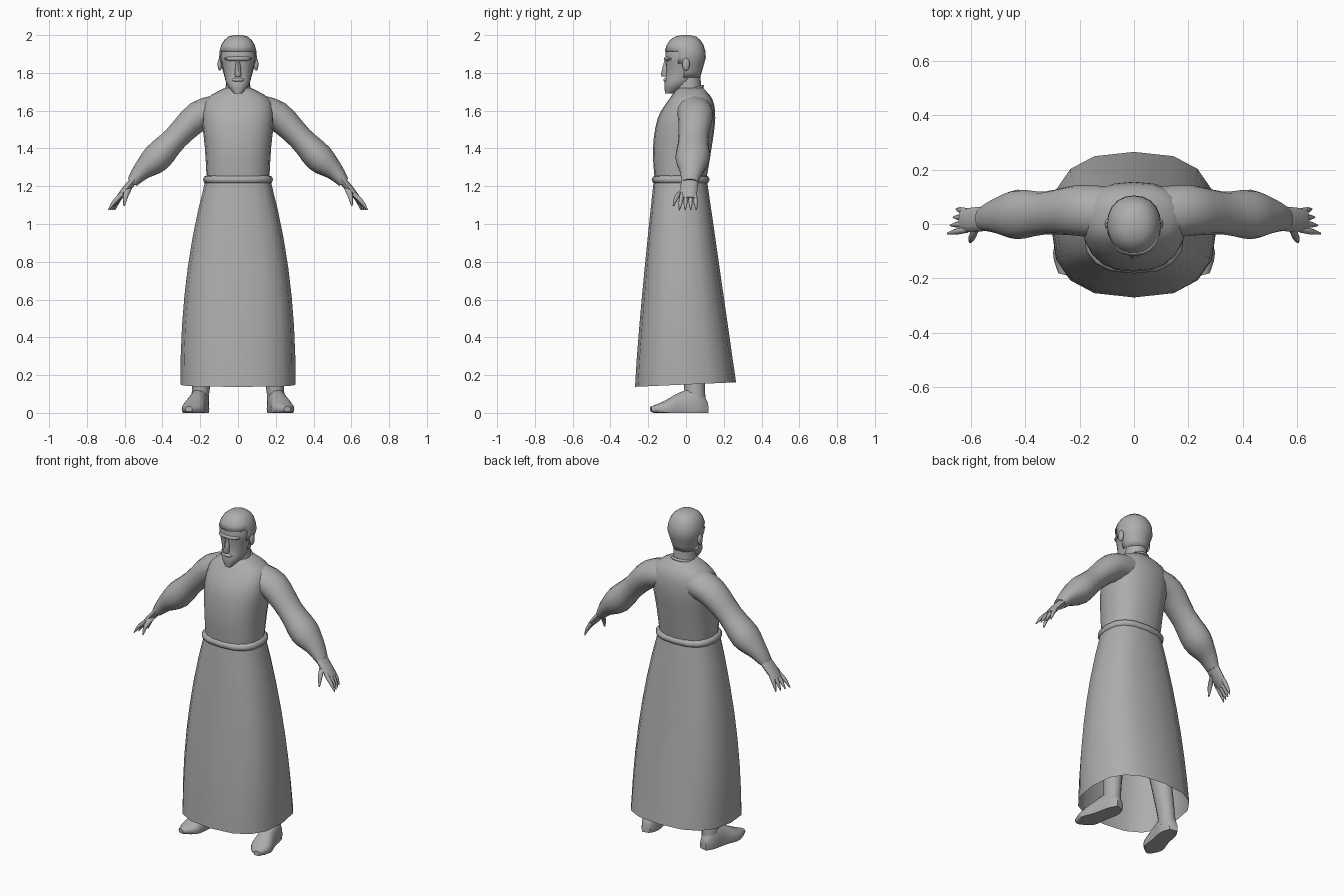
import bpy, bmesh, math
from mathutils import Vector

cube = bpy.data.objects.get("Cube")
if cube:
    bpy.data.objects.remove(cube, do_unlink=True)

GREY = (.42, .42, .42, 1)
clay = bpy.data.materials.new("plain_grey")
clay.use_nodes = True
clay.diffuse_color = GREY
clay.node_tree.nodes["Principled BSDF"].inputs["Base Color"].default_value = GREY


def smooth(keys, steps=3):
    """Pass a flowing curve through a few key tuples."""
    keys = [Vector(key) for key in keys]
    last = len(keys) - 1
    flow = []
    for i in range(last):
        before, start, end, after = (keys[min(max(i + offset, 0), last)]
                                     for offset in (-1, 0, 1, 2))
        leave, arrive = (end - before) / 2, (after - start) / 2
        for step in range(steps):
            t = step / steps
            ease = t * t * (3 - 2 * t)
            flow.append(start.lerp(end, ease) + leave * t * (1 - t) ** 2
                        - arrive * t * t * (1 - t))
    return flow + [keys[last]]


def loft(name, rings, sides=16, power=2, caps=True, loop=False, edit=None):
    """Skin a list of (centre, u, v) superellipse rings."""
    bm = bmesh.new()
    rows = []
    for centre, u, v in rings:
        row = []
        for i in range(sides):
            angle = math.tau * i / sides
            c, s = (math.copysign(abs(value) ** (2 / power), value)
                    for value in (math.cos(angle), math.sin(angle)))
            row.append(bm.verts.new(Vector(centre) + Vector(u) * c + Vector(v) * s))
        rows.append(row)
    pairs = list(zip(rows, rows[1:]))
    if loop:
        pairs.append((rows[-1], rows[0]))
    for lower, upper in pairs:
        for i in range(sides):
            j = (i + 1) % sides
            bm.faces.new((lower[i], lower[j], upper[j], upper[i]))
    if caps and not loop:
        bm.faces.new(rows[0])
        bm.faces.new(rows[-1])
    if edit:
        edit(bm)
    bmesh.ops.recalc_face_normals(bm, faces=bm.faces)
    mesh = bpy.data.meshes.new(name)
    bm.to_mesh(mesh)
    bm.free()
    mesh.materials.append(clay)
    mesh.shade_smooth()
    mesh.set_sharp_from_angle(angle=math.radians(50))
    obj = bpy.data.objects.new(name, mesh)
    bpy.context.collection.objects.link(obj)
    return obj


def level(z, half, front, back, tilt=0):
    """Horizontal ring from its half width and front and back depth."""
    return (0, (front + back) / 2, z), (half, 0, 0), (0, (back - front) / 2, tilt)


def levels(keys, steps=3):
    return [level(*key) for key in smooth(keys, steps)]


def band(name, z, half, front, back, radius, tilt=0, power=2.6):
    """Rounded cord around the body."""
    rings = []
    for k in range(8):
        angle = math.tau * k / 8
        out = radius * math.cos(angle)
        rings.append(level(z + radius * math.sin(angle),
                           half + out, front - out, back + out, tilt))
    loft(name, rings, power=power, loop=True)


def blob(name, x, y, z, width, depth, height):
    """Small ellipsoid for the face."""
    rings = []
    for k in range(-4, 5):
        angle = math.radians(k * 20)
        r = math.cos(angle)
        rings.append(((x, y, z + height * math.sin(angle)), (width * r, 0, 0), (0, depth * r, 0)))
    loft(name, rings)


def limb(name, side, points, sides=12, flat=0):
    """Tube along points (x, y, z, thickness), deeper in y by flat."""
    rings = []
    for i, (x, y, z, thick) in enumerate(points):
        before, after = points[max(i - 1, 0)], points[min(i + 1, len(points) - 1)]
        run = Vector((after[0] - before[0], after[2] - before[2])).normalized()
        rings.append(((side * x, y, z), (-side * run.y * thick, 0, run.x * thick),
                      (0, thick + flat, 0)))
    loft(name, rings, sides)


# Robe: open skirt flaring down from the waist, torso and belt
skirt = []
for k in range(8):
    rise = k / 7
    skirt.append(level(.15 + 1.09 * rise,
                       .17 + .135 * (1 - rise ** 2.2),
                       -.17 - .1 * (1 - rise ** 1.2),
                       .11 + .155 * (1 - rise),
                       .012 * (1 - rise)))
loft("skirt", skirt, power=2.6, caps=False)
loft("torso", levels(((1.22, .165, -.165, .105), (1.4, .175, -.175, .135),
                      (1.56, .19, -.15, .155), (1.66, .17, -.09, .14),
                      (1.72, .07, -.045, .09))), sides=20, power=2.4)
band("belt", 1.235, .164, -.16, .103, .022)

# Neck and collar
loft("neck", levels(((1.66, .07, -.06, .085), (1.8, .06, -.05, .075))))
band("collar", 1.706, .066, -.058, .088, .008, tilt=.022, power=2)


def dome(extra):
    """Rounded crown of the head, grown by extra."""
    crown = []
    for k in range(1, 6):
        angle = math.radians(k * 17)
        r = math.cos(angle) ** .7
        crown.append(level(1.88 + (.115 + extra) * math.sin(angle), (.095 + extra) * r,
                           -(.11 + extra) * r, (.1 + extra) * r))
    return crown


def open_face(bm):
    """Leave the hair off the face, below the hairline."""
    gone = []
    for face in bm.faces:
        c = face.calc_center_median()
        if (c.z < 1.92 and c.y < -.05) or (c.z < 1.83 and c.y < 0):
            gone.append(face)
    bmesh.ops.delete(bm, geom=gone, context="FACES")


# Head with pointed beard, and a thin cap of hair
loft("head", levels(((1.69, .02, -.11, -.07), (1.74, .06, -.115, .02),
                     (1.8, .075, -.105, .08), (1.88, .095, -.11, .1))) + dome(0),
     sides=20, power=2.2)
hair = loft("hair", levels(((1.775, .07, -.1, .075), (1.88, .1, -.115, .105))) + dome(.006),
            sides=20, power=2.2, edit=open_face)
shell = hair.modifiers.new("thickness", "SOLIDIFY")
shell.thickness = .007
shell.offset = -1

# Face features
loft("nose", levels(((1.78, .01, -.12, -.09), (1.79, .018, -.133, -.09),
                     (1.87, .009, -.113, -.09)), 2), sides=8)
blob("brow", 0, -.08, 1.875, .072, .037, .018)
blob("moustache", 0, -.1, 1.763, .034, .02, .012)


def flatten_sole(bm):
    for vert in bm.verts:
        vert.co.z = max(vert.co.z, 0)


for label, side in (("left", 1), ("right", -1)):
    blob(label + "_ear", side * .096, 0, 1.845, .012, .02, .034)

    # Puffed sleeve gathered at the wrist
    limb(label + "_sleeve", side, smooth((
        (.1, .04, 1.6, .085), (.21, .05, 1.57, .08), (.33, .04, 1.455, .066),
        (.43, .035, 1.35, .078), (.51, .03, 1.28, .05), (.56, .02, 1.22, .03))),
        sides=16, flat=.013)

    # Hand with four tapering fingers fanned out, and a thumb
    limb(label + "_palm", side, smooth((
        (.54, .02, 1.245, .02), (.6, .015, 1.175, .02), (.635, .013, 1.135, .013))), flat=.025)
    for i, finger in enumerate(("index", "middle", "ring", "little")):
        root = Vector((.612, .022 * i - .02, 1.16, .012))
        tip = Vector((.686 - .011 * i, .03 * i - .035, 1.074, .003))
        bend = root.lerp(tip, .55) + Vector((.003, 0, .004, .004))
        limb(label + "_" + finger + "_finger", side, smooth((root, bend, tip)), sides=8)
    limb(label + "_thumb", side, smooth((
        (.575, 0, 1.195, .016), (.594, -.045, 1.15, .014), (.603, -.067, 1.095, .004))), sides=8)

    # Leg under the skirt
    limb(label + "_leg", side, smooth((
        (.2, .05, .05, .047), (.19, .04, .2, .05), (.11, -.02, .9, .09))), flat=.008)

    # Shoe, turned slightly outward, from (x, y, half width, height)
    shoe = smooth(((.195, .112, .025, .04), (.2, .06, .048, .11), (.218, -.03, .05, .09),
                   (.24, -.12, .058, .04), (.26, -.186, .018, .014)))
    loft(label + "_shoe", [((side * x, y, .02), (width, side * width / 4, 0), (0, 0, height))
                           for x, y, width, height in shoe], power=2.4, edit=flatten_sole)
